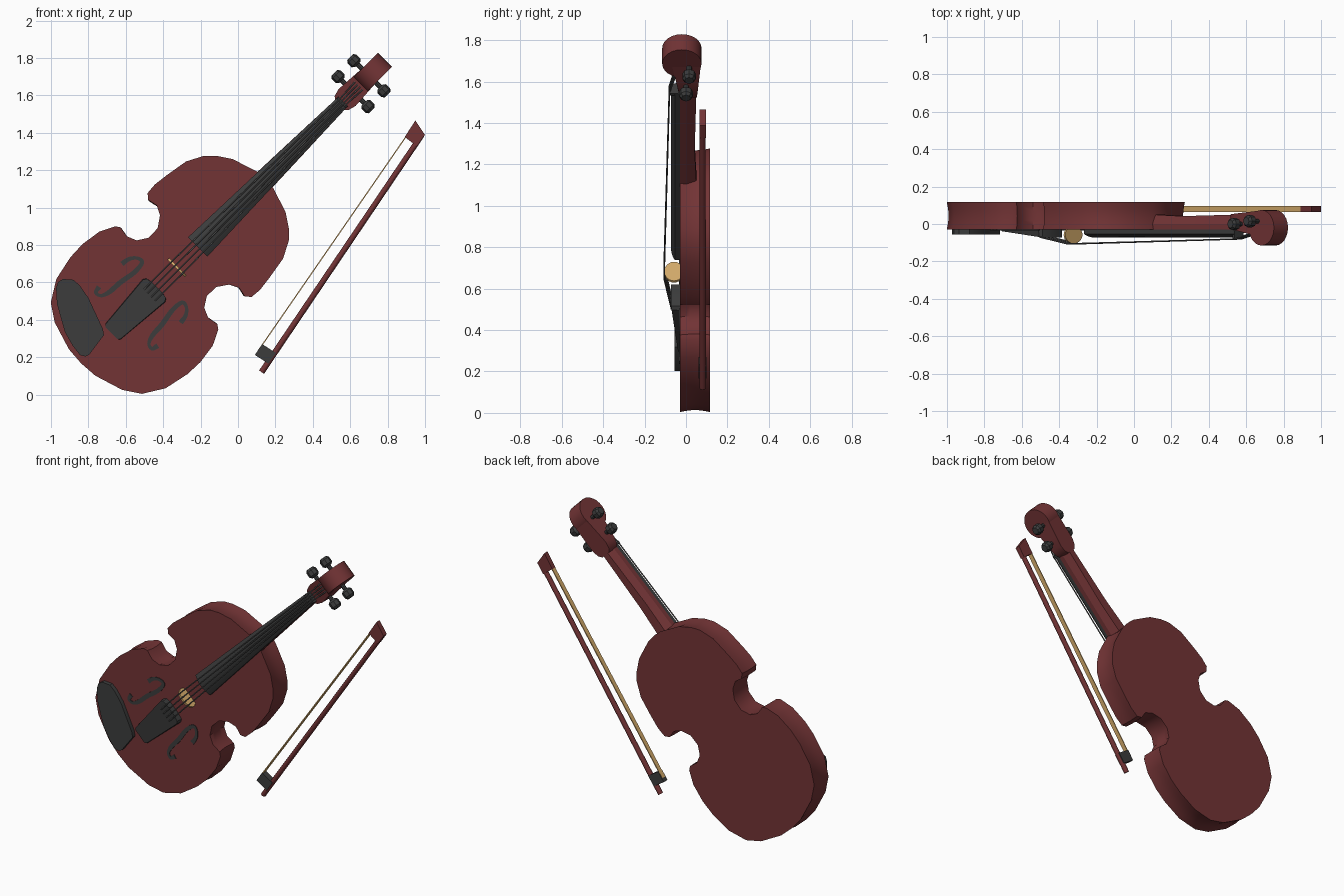
import bpy, bmesh, math
from mathutils import Matrix, Vector

cube = bpy.data.objects.get("Cube")
if cube:
    bpy.data.objects.remove(cube, do_unlink=True)


def material(name, rgb):
    m = bpy.data.materials.new(name)
    m.use_nodes = True
    m.diffuse_color = (*rgb, 1)
    m.node_tree.nodes["Principled BSDF"].inputs["Base Color"].default_value = (*rgb, 1)
    return m


WOOD = material("red_brown_wood", (0.17, 0.034, 0.036))
EBONY = material("ebony", (0.045, 0.046, 0.046))
GOLD = material("pale_gold", (0.68, 0.42, 0.15))
STEEL = material("string_grey", (0.11, 0.11, 0.11))


def frame(along, origin):
    # local axes: along the part, across it, and world depth (y)
    a = Vector(along).normalized()
    depth = Vector((0, 1, 0))
    m = Matrix((a, depth.cross(a), depth)).transposed().to_4x4()
    m.translation = origin
    return m


VIOLIN = frame((1, 0, 1), (-0.5025, 0, 0.5025))
BOW = frame((0.56, 0, 0.8286), (0.126, 0.08, 0.12))


def loft(name, rings, mat, place=VIOLIN, smooth=35):
    """Skin a list of equal-length closed rings and cap both ends."""
    bm = bmesh.new()
    loops = [[bm.verts.new(p) for p in ring] for ring in rings]
    for a, b in zip(loops, loops[1:]):
        for i in range(len(a)):
            j = (i + 1) % len(a)
            bm.faces.new((a[i], a[j], b[j], b[i]))
    bm.faces.new(loops[0])
    bm.faces.new(loops[-1])
    bmesh.ops.recalc_face_normals(bm, faces=bm.faces)
    mesh = bpy.data.meshes.new(name)
    bm.to_mesh(mesh)
    bm.free()
    mesh.materials.append(mat)
    ob = bpy.data.objects.new(name, mesh)
    bpy.context.collection.objects.link(ob)
    ob.matrix_world = place
    bpy.ops.object.select_all(action="DESELECT")
    ob.select_set(True)
    bpy.context.view_layer.objects.active = ob
    if smooth:
        bpy.ops.object.shade_smooth_by_angle(angle=math.radians(smooth))
    return ob


def prism(name, outline, y0, y1, mat, place=VIOLIN, smooth=35):
    return loft(name, [[(u, v, y) for u, v in outline] for y in (y0, y1)], mat, place, smooth)


def mirrored(half):
    return half + [(u, -v) for u, v in reversed(half) if v]


def disc(u, y, ru, ry, v, n):
    return [(u + ru * math.cos(math.tau * i / n), v, y + ry * math.sin(math.tau * i / n))
            for i in range(n)]


# Body: waisted outline with slightly hollow ribs
half = [(-.475, 0), (-.468, .1), (-.42, .255), (-.36, .345), (-.25, .413), (-.115, .442),
        (-.02, .446), (.09, .43), (.172, .39), (.188, .366), (.178, .308), (.2, .255),
        (.255, .22), (.325, .222), (.383, .262), (.408, .312), (.397, .365), (.42, .393),
        (.48, .398), (.56, .388), (.685, .367), (.775, .32), (.82, .275), (.87, .2),
        (.915, .06), (.92, 0)]
outline = mirrored(half)
rings = []
for i in range(7):
    t = i / 6
    s = 1 - 0.015 * math.sin(math.pi * t)
    rings.append([(.22 + (u - .22) * s, v * s, -.03 + .147 * t) for u, v in outline])
loft("body", rings, WOOD)

# Neck and fingerboard, both tapering toward the head
loft("neck", [[(u, -h, -.03), (u, h, -.03), (u, h, 0), (u, h * .55, d), (u, -h * .55, d),
               (u, -h, 0)] for u, h, d in ((.85, .06, .052), (1.1, .051, .042), (1.5, .036, .05))],
     WOOD, smooth=20)
board = []
for u, h in ((.406, .073), (1.5, .036)):
    arc = [(u, h * k / 4, -.072 + .018 * (k / 4) ** 2) for k in range(-4, 5)]
    board.append([(u, -h, -.03)] + arc + [(u, h, -.03)])
loft("fingerboard", board, EBONY)

# Pegbox and scroll
plan = [(1.475, .032), (1.495, .053), (1.535, .064), (1.6, .06), (1.72, .052)]
loft("pegbox", [[(u, w, -.03 - max(0, u - 1.52) * .2) for u, w in mirrored(plan)],
                [(u, w, .05 + (u - 1.475) * .09) for u, w in mirrored(plan)]], WOOD)
loft("scroll", [disc(1.727, -.02, .095, .095, v, 24) for v in (-.053, .053)], WOOD)

# Tuning pegs: thin shaft and rounded eight-sided grip
for side, label in ((-1, "right"), (1, "left")):
    for u, y, place in ((1.58, .0, "lower"), (1.70, .015, "upper")):
        loft(f"{label}_{place}_peg_shaft",
             [disc(u, y, .013, .013, side * v, 8) for v in (.03, .1)], EBONY)
        loft(f"{label}_{place}_peg_grip",
             [disc(u, y, r, r, side * v, 8) for r, v in
              ((.02, .085), (.033, .097), (.033, .128), (.022, .142))], EBONY, smooth=20)

# Bridge
loft("bridge", [[(u, .065 * math.cos(math.tau * i / 24), -.058 + .046 * math.sin(math.tau * i / 24))
                 for i in range(24)] for u in (.244, .256)], GOLD)

# Tailpiece: wedge rising toward the bridge
tail = [(-.247, .045), (-.235, .058), (.075, .086), (.093, .075), (.1, .035)]
loft("tailpiece", [[(u, v, -.03) for u, v in mirrored(tail)],
                   [(u, v * .96, -.062 - u * .1) for u, v in mirrored(tail)]], EBONY, smooth=20)

# Chin rest
prism("chin_rest", [(-.255, -.395), (-.225, -.388), (-.188, -.345), (-.186, -.3), (-.2, -.22),
                    (-.263, -.048), (-.282, -.021), (-.41, -.003), (-.433, -.01), (-.448, -.036),
                    (-.44, -.1), (-.418, -.18), (-.342, -.316), (-.285, -.38)], -.056, -.028, EBONY)

# Sound holes: thin ribbons along a smooth S path, with widths per point
path = [(.055, .222, .014), (.1, .214, .011), (.134, .187, .009), (.138, .152, .011),
        (.074, .143, .013), (-.02, .158, .014), (-.096, .163, .013), (-.143, .18, .009),
        (-.152, .212, .01), (-.118, .222, .014)]
pts = [Vector(p) for p in path]
samples = []
for i in range(len(pts) - 1):
    a, b, c, d = (pts[max(0, min(len(pts) - 1, i + k))] for k in (-1, 0, 1, 2))
    for s in range(4):
        t = s / 4
        samples.append(.5 * (2 * b + (c - a) * t + (2 * a - 5 * b + 4 * c - d) * t * t
                             + (3 * b - a - 3 * c + d) * t ** 3))
samples.append(pts[-1])
for side, label in ((-1, "right"), (1, "left")):
    ribbon = []
    for i, p in enumerate(samples):
        t = (samples[min(i + 1, len(samples) - 1)] - samples[max(i - 1, 0)]).to_2d().normalized()
        q, n = p.to_2d(), Vector((-t.y, t.x)) * p.z
        ribbon.append([((q + n * s).x, side * (q + n * s).y, y)
                       for s, y in ((-1, -.028), (1, -.028), (1, -.034), (-1, -.034))])
    loft(f"{label}_sound_hole", ribbon, EBONY, smooth=0)

# Strings: tailpiece, over the bridge and nut, into the pegbox
for k in range(4):
    f = (k - 1.5) / 1.5
    stations = ((.04, .042, -.07), (.25, .043, -.106), (1.5, .022, -.08), (1.64, .03, -.045))
    loft(f"string_{k + 1}",
         [[(u, f * w + .004 * math.cos(math.tau * i / 6), y + .004 * math.sin(math.tau * i / 6))
           for i in range(6)] for u, w, y in stations], STEEL)
loft("nut", [[(u, -.037, -.03), (u, .037, -.03), (u, .033, -.078), (u, -.033, -.078)]
             for u in (1.49, 1.505)], EBONY, smooth=0)

# Bow: octagonal stick, frog, head and flat hair ribbon
loft("bow_stick", [[(u, r * math.cos(math.tau * i / 8), r * math.sin(math.tau * i / 8))
                    for i in range(8)] for u, r in ((0, .016), (1.53, .015))], WOOD, BOW, 50)
prism("bow_frog", [(.058, .005), (.128, .005), (.126, -.081), (.056, -.081)],
      -.019, .019, EBONY, BOW, 0)
prism("bow_head", [(1.465, .013), (1.54, .013), (1.575, -.072), (1.47, -.07), (1.468, -.03)],
      -.016, .016, WOOD, BOW, 0)
prism("bow_hair", [(.08, -.076), (1.5, -.062), (1.5, -.068), (.08, -.082)],
      -.015, .015, GOLD, BOW, 0)
